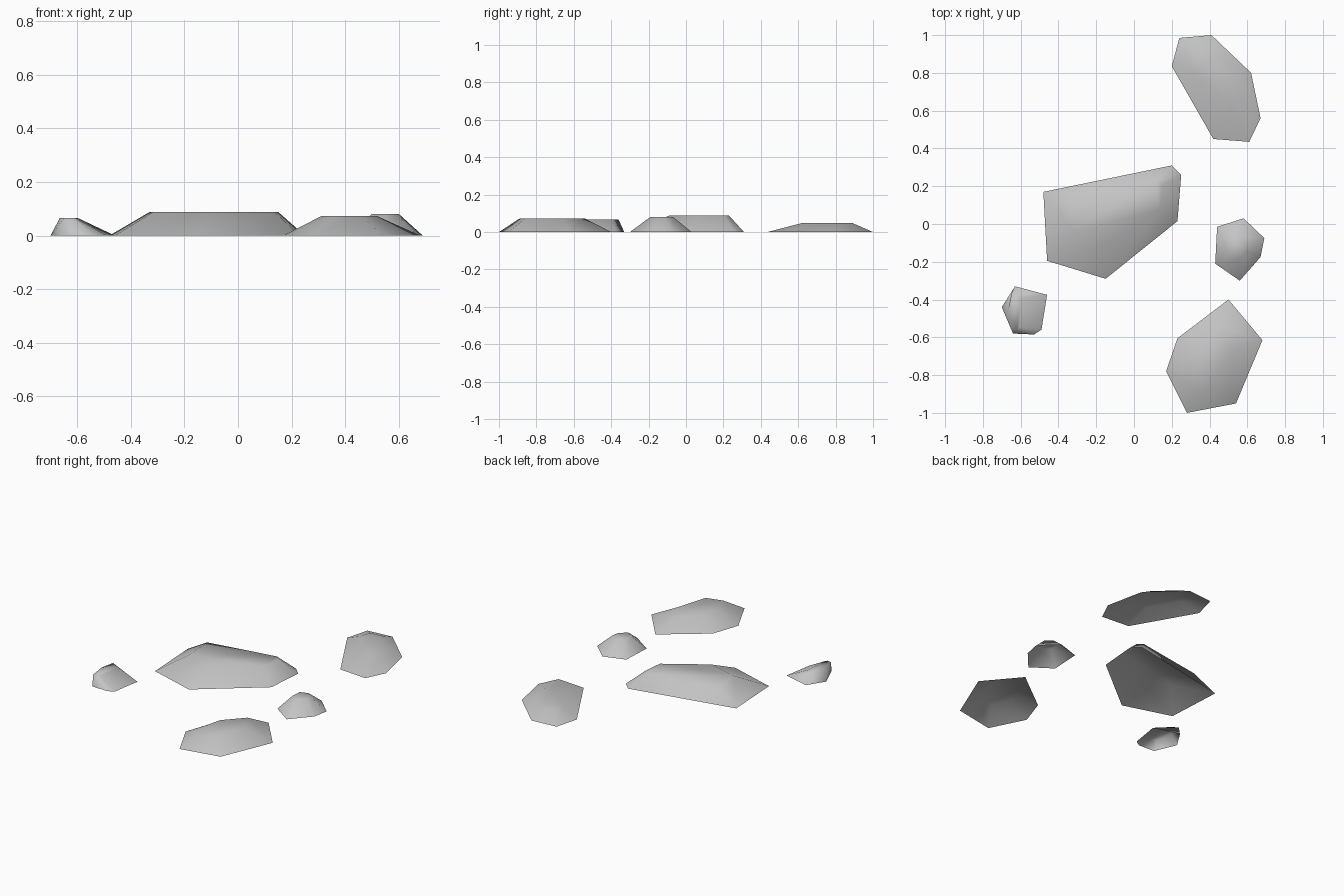
import bpy
import bmesh

default_cube = bpy.data.objects.get("Cube")
if default_cube:
    bpy.data.objects.remove(default_cube, do_unlink=True)

# One plain stone colour
stone_grey = bpy.data.materials.new("stone_grey")
stone_grey.use_nodes = True
colour = (0.55, 0.55, 0.55, 1)
stone_grey.diffuse_color = colour
stone_grey.node_tree.nodes["Principled BSDF"].inputs["Base Color"].default_value = colour


def remap(value, old_low, old_high, new_low, new_high):
    """Move a value from one range into another."""
    return new_low + (value - old_low) / (old_high - old_low) * (new_high - new_low)


def add_stone(name, outline, plateau_x, plateau_y, height):
    """A low stone: sloping sides from a ground outline up to a smaller flat top."""
    xs = [point[0] for point in outline]
    ys = [point[1] for point in outline]
    bm = bmesh.new()
    ground = [bm.verts.new((x, y, 0)) for x, y in outline]
    top = [
        bm.verts.new((
            remap(x, min(xs), max(xs), *plateau_x),
            remap(y, min(ys), max(ys), *plateau_y),
            height,
        ))
        for x, y in outline
    ]

    # Flat top and a ring of sloping sides, open where it meets the ground
    bm.faces.new(top)
    count = len(outline)
    for i in range(count):
        j = (i + 1) % count
        bm.faces.new((ground[i], ground[j], top[j], top[i]))
    for face in bm.faces:
        face.smooth = True
    bm.normal_update()

    mesh = bpy.data.meshes.new(name)
    bm.to_mesh(mesh)
    bm.free()
    mesh.materials.append(stone_grey)
    stone = bpy.data.objects.new(name, mesh)
    bpy.context.collection.objects.link(stone)
    return stone


# Outlines run counter-clockwise seen from above
add_stone(
    "large_centre_stone",
    outline=[(-.48, .17), (-.46, -.195), (-.15, -.29), (.23, .015), (.25, .26), (.2, .31)],
    plateau_x=(-.33, .15),
    plateau_y=(-.09, .23),
    height=.088,
)
add_stone(
    "back_stone",
    outline=[(.24, .985), (.2, .835), (.42, .45), (.61, .435), (.67, .56), (.62, .8), (.41, 1)],
    plateau_x=(.31, .55),
    plateau_y=(.62, .89),
    height=.048,
)
add_stone(
    "front_stone",
    outline=[(.5, -.4), (.23, -.605), (.17, -.78), (.28, -1), (.54, -.95), (.68, -.615)],
    plateau_x=(.31, .52),
    plateau_y=(-.89, -.54),
    height=.072,
)
add_stone(
    "small_left_stone",
    outline=[(.58, .03), (.44, -.015), (.43, -.21), (.56, -.3), (.67, -.175), (.69, -.075)],
    plateau_x=(.5, .6),
    plateau_y=(-.19, -.07),
    height=.081,
)
add_stone(
    "small_right_stone",
    outline=[(-.63, -.33), (-.7, -.44), (-.64, -.58), (-.53, -.585), (-.49, -.56), (-.46, -.375)],
    plateau_x=(-.665, -.6),
    plateau_y=(-.565, -.36),
    height=.066,
)
